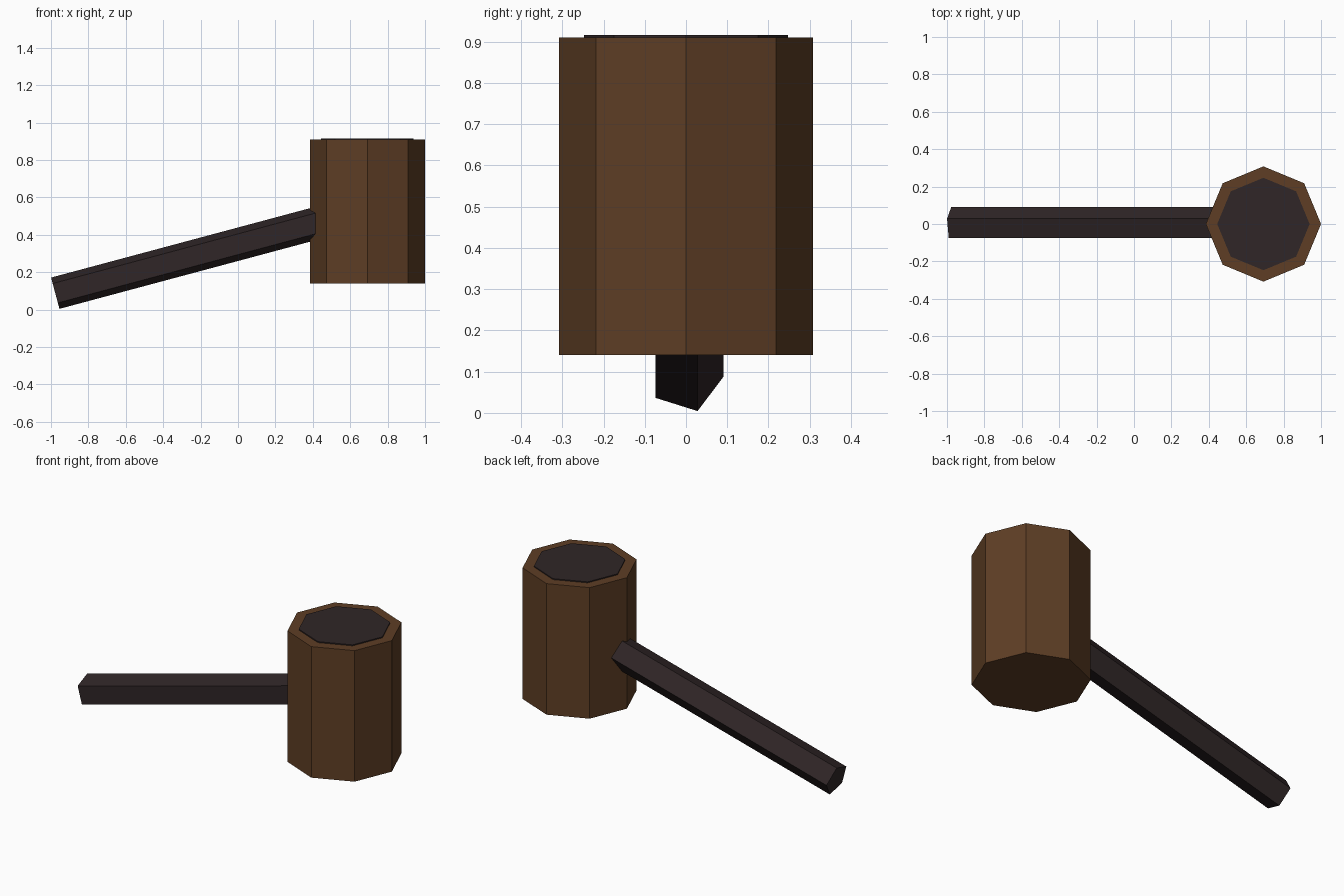
import bpy, math
from mathutils import Matrix, Vector

if "Cube" in bpy.data.objects:
    bpy.data.objects.remove(bpy.data.objects["Cube"])


def make_material(name, color):
    m = bpy.data.materials.new(name)
    m.diffuse_color = (*color, 1.0)
    m.use_nodes = True
    m.node_tree.nodes["Principled BSDF"].inputs["Base Color"].default_value = m.diffuse_color
    return m


brown_wood = make_material("brown_wood", (0.112, 0.048, 0.018))
dark_wood = make_material("dark_wood", (0.029, 0.019, 0.020))


def prism(name, sides, radius, start, direction, length, mat):
    """Regular prism running from start along direction (in the xz plane);
    its first corner points along +y."""
    d = Vector(direction).normalized()
    u = Vector((0, 1, 0))
    v = d.cross(u)
    start = Vector(start)
    ring = [u * radius * math.cos(i * math.tau / sides)
            + v * radius * math.sin(i * math.tau / sides) for i in range(sides)]
    verts = [start + p for p in ring] + [start + d * length + p for p in ring]
    faces = [tuple(reversed(range(sides))), tuple(range(sides, 2 * sides))]
    for i in range(sides):
        j = (i + 1) % sides
        faces.append((i, j, j + sides, i + sides))
    # u, v, d is left-handed, so flip the winding to face outward
    if u.cross(v).dot(d) < 0:
        faces = [tuple(reversed(f)) for f in faces]
    me = bpy.data.meshes.new(name)
    me.from_pydata(verts, [], faces)
    me.materials.append(mat)
    ob = bpy.data.objects.new(name, me)
    bpy.context.collection.objects.link(ob)
    return ob


HEAD_X = 0.692
TILT = math.radians(15)

# Octagonal mallet head
prism("mallet_head", 8, 0.308, (HEAD_X, 0, 0.14), (0, 0, 1), 0.77, brown_wood)
# Thin dark striking plate on top
prism("striking_plate", 8, 0.247, (HEAD_X, 0, 0.905), (0, 0, 1), 0.011, dark_wood)
# Five-sided handle, sloping up into the head
prism("handle", 5, 0.091, (-0.977, 0, 0.088),
      (math.cos(TILT), 0, math.sin(TILT)), 1.6, dark_wood)
